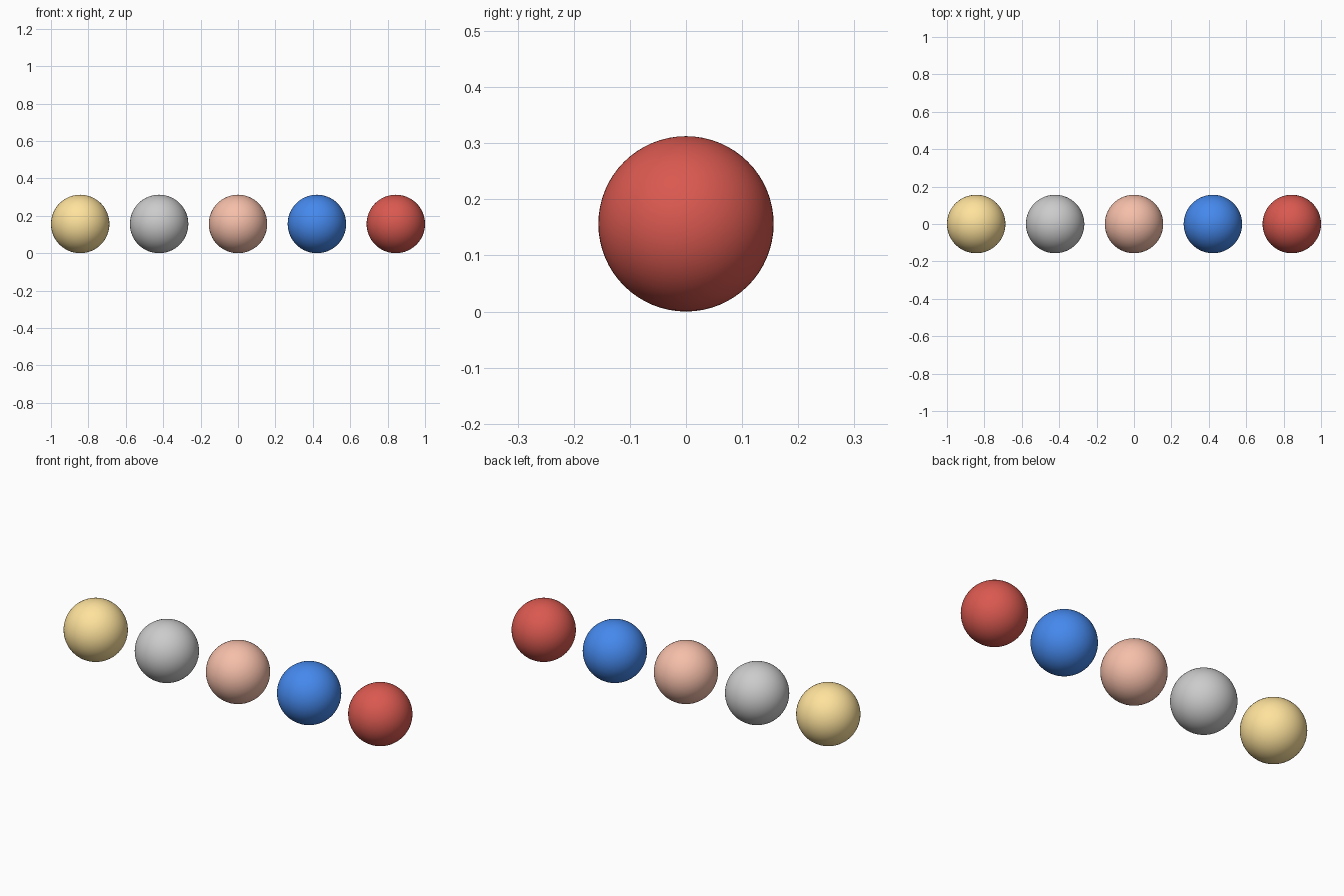
import bpy

if "Cube" in bpy.data.objects:
    bpy.data.objects.remove(bpy.data.objects["Cube"])

RADIUS = 0.15625
SPACING = 0.421875

# Sphere names and colours, left to right
SPHERES = [
    ("gold_sphere", (1.0, 0.766, 0.336)),
    ("silver_sphere", (0.75, 0.75, 0.78)),
    ("copper_sphere", (0.92, 0.52, 0.40)),
    ("blue_sphere", (0.06, 0.25, 0.85)),
    ("red_sphere", (0.70, 0.10, 0.08)),
]


def add_sphere(name, colour, x):
    bpy.ops.mesh.primitive_uv_sphere_add(
        segments=64, ring_count=32, radius=RADIUS, location=(x, 0, RADIUS))
    ob = bpy.context.object
    ob.name = name
    bpy.ops.object.shade_smooth()
    mat = bpy.data.materials.new(name + "_colour")
    mat.diffuse_color = (*colour, 1)
    mat.use_nodes = True
    mat.node_tree.nodes["Principled BSDF"].inputs["Base Color"].default_value = mat.diffuse_color
    ob.data.materials.append(mat)


# Row of five equal spheres resting on the ground
for i, (name, colour) in enumerate(SPHERES):
    add_sphere(name, colour, (i - 2) * SPACING)
